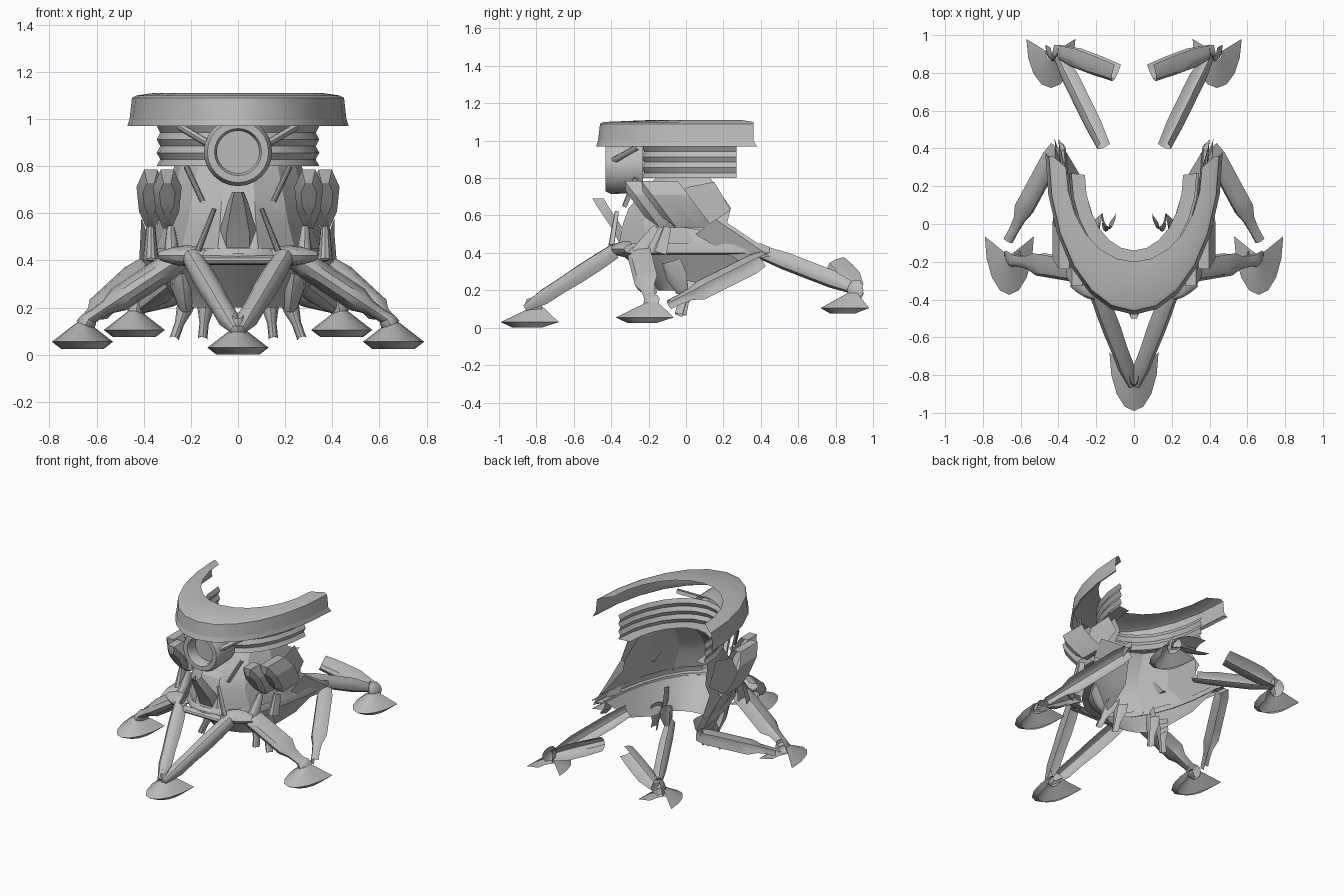
import bpy
import bmesh
from math import sin, cos, pi, radians
from mathutils import Vector

cube = bpy.data.objects.get("Cube")
if cube:
    bpy.data.objects.remove(cube, do_unlink=True)

grey = bpy.data.materials.new("hull_grey")
grey.use_nodes = True
hull_colour = (.5, .5, .5, 1)
grey.diffuse_color = hull_colour
grey.node_tree.nodes["Principled BSDF"].inputs["Base Color"].default_value = hull_colour


def finish(name, bm, angle, mirrored):
    """Turn a thin shell toward the front and make it a shaded object."""
    bmesh.ops.remove_doubles(bm, verts=bm.verts, dist=.001)
    bmesh.ops.recalc_face_normals(bm, faces=bm.faces)
    bm.normal_update()
    if sum(face.normal.y * face.calc_area() for face in bm.faces) > 0:
        bmesh.ops.reverse_faces(bm, faces=bm.faces)
    mesh = bpy.data.meshes.new(name)
    bm.to_mesh(mesh)
    bm.free()
    mesh.materials.append(grey)
    obj = bpy.data.objects.new(name, mesh)
    bpy.context.collection.objects.link(obj)
    bpy.ops.object.select_all(action="DESELECT")
    obj.select_set(True)
    bpy.context.view_layer.objects.active = obj
    bpy.ops.object.shade_smooth_by_angle(angle=radians(angle))
    if mirrored:
        mirror = obj.modifiers.new("other_side", "MIRROR")
        mirror.use_mirror_merge = False


def loft(name, rows, closed=False, angle=35, mirrored=False):
    """Skin a list of point rows with quads."""
    bm = bmesh.new()
    grid = [[bm.verts.new(point) for point in row] for row in rows]
    count = len(rows[0])
    for low, high in zip(grid, grid[1:]):
        for i in range(count if closed else count - 1):
            j = (i + 1) % count
            bm.faces.new((low[i], low[j], high[j], high[i]))
    finish(name, bm, angle, mirrored)


def plate(name, *outline):
    bm = bmesh.new()
    bm.faces.new([bm.verts.new(point) for point in outline])
    finish(name, bm, angle=35, mirrored=True)


def arch(width, front, back, height, sides=12, centre=0):
    """A U-shaped row of points, open at the back."""
    turns = [pi * i / sides for i in range(sides + 1)]
    return [(centre - width * cos(t), back - (back - front) * sin(t), height) for t in turns]


def half_pipe(name, start, end, radii, sides=6, mirrored=True):
    """A pipe half that bulges to the front, deepest where it runs sideways."""
    start, end = Vector(start), Vector(end)
    axis = (end - start).normalized()
    out = Vector((0, -1, 0))
    out = (out - axis * out.dot(axis)).normalized()
    across = axis.cross(out)
    depth = 1 + 1.2 * out.y ** 2
    rows = []
    for k, radius in enumerate(radii):
        middle = start.lerp(end, k / (len(radii) - 1))
        turns = [pi * i / sides for i in range(sides + 1)]
        rows.append([middle + radius * (across * cos(t) + out * depth * (sin(t) - .5)) for t in turns])
    loft(name, rows, mirrored=mirrored)


def sleeve(radius):
    """Radii of a thick strut that narrows to a thin rod."""
    return [radius * share for share in (.8, 1, 1, 1, 1, 1, 1, .6, .5, .5)]


def knuckle(radius):
    """Radii of a rounded joint."""
    return [radius * (.5 + .5 * sin(pi * i / 4)) for i in range(5)]


def foot(name, x, y, z, depth=.155, mirrored=True):
    """A domed landing pad whose peak is set back."""
    width, levels = .13, 5
    rows = [arch(width * .7, y - depth * .6, y + depth * .4, z, sides=8, centre=x)]
    for i in range(levels):
        scale = 1 - i / levels
        middle = y + (1 - scale) * .05
        rows.append(arch(width * scale, middle - depth * scale, middle + depth * scale,
                         z + .03 + .02 * i, sides=8, centre=x))
    loft(name, rows, angle=50, mirrored=mirrored)


# Upper rim: lower lip, flared wall and sloping top
rim_back = .36
loft("rim_lip", [arch(.45, -.46, rim_back, .98), arch(.47, -.48, rim_back + .02, .97),
                 arch(.46, -.47, rim_back, 1)])
loft("rim_wall", [arch(.46, -.47, rim_back, 1), arch(.45, -.46, rim_back, 1.09)])
loft("rim_top", [arch(.45, -.46, rim_back, 1.09), arch(.43, -.44, rim_back, 1.1),
                 arch(.36, -.2, .3, 1.11)])

# Ribbed drum below the rim, with a floor
drum_top, drum_base, ribs = .97, .8, 6
drum = []
for i in range(ribs + 1):
    groove = .015 if i % 2 else 0
    height = drum_top + (drum_base - drum_top) * i / ribs
    drum.append(arch(.345 - groove, -.24 + groove, .27, height))
drum.append(arch(.26, -.14, .26, drum_base))
loft("ribbed_drum", drum, angle=40)

# Porthole with raised ring and recessed lens
eye_height, eye_front = .86, -.43
rows = []
for radius, setback in ((.14, .2), (.145, .03), (.13, 0), (.1, 0), (.09, .02), (.09, .08), (.0001, .08)):
    turns = [pi * i / 12 for i in range(24)]
    rows.append([(radius * cos(t), eye_front + setback, eye_height + radius * sin(t)) for t in turns])
loft("porthole", rows, closed=True)
half_pipe("porthole_braces", start=(.1, -.42, .88), end=(.25, -.26, drum_top), radii=(.016, .016))

# Faceted main hull, belt and underside bowl
belt = .4
loft("upper_hull", [arch(width, front, back, height, sides=7) for width, front, back, height in (
    (.27, -.17, .13, drum_base), (.28, -.2, .15, .77), (.32, -.32, .24, .64),
    (.34, -.35, .22, .56), (.39, -.38, .4, belt + .04))], angle=15)
loft("belt", [arch(.39, -.38, .4, belt + .05), arch(.4, -.4, .45, belt + .03),
              arch(.4, -.4, .45, belt), arch(.36, -.34, .4, belt - .01)])
loft("underside_bowl", [arch(.37, -.35, .4, belt), arch(.34, -.3, .35, .35), arch(.31, -.25, .3, .3),
                        arch(.28, -.2, .25, .25), arch(.22, -.15, .05, .2)])

# Forward-leaning nose panel and its frame
nose = []
for half_width, lean, height in ((.025, 0, .69), (.045, .03, .64), (.08, .11, .52), (.08, .15, .44), (.05, .15, .42)):
    y = lean - .5
    nose.append([(-half_width, y + .06, height), (-half_width * .6, y, height),
                 (half_width * .6, y, height), (half_width, y + .06, height)])
loft("nose_panel", nose, angle=20)
half_pipe("nose_sill", start=(-.2, -.4, belt), end=(.2, -.4, belt), radii=(.02, .02), mirrored=False)
half_pipe("nose_frame", start=(.1, -.37, .62), end=(.17, -.4, .44), radii=(.01, .014))
half_pipe("hull_ribs", start=(.15, -.33, .65), end=(.22, -.27, drum_base), radii=(.012, .012))

# Raked side pods: bevelled octagons, narrower at the bottom
for name, x, y in (("inner_pods", .3, -.27), ("middle_pods", .37, -.18), ("outer_pods", .37, -.09)):
    rows = []
    for scale, setback in ((1, .14), (1, .035), (.55, 0), (.001, 0)):
        row = []
        for i in range(8):
            t = pi * (i + .5) / 4
            rise = scale * .135 * sin(t)
            row.append((x + scale * .06 * cos(t) * (1 + .25 * sin(t)), y + setback - rise * .75, .66 + rise))
        rows.append(row)
    loft(name, rows, closed=True, angle=25, mirrored=True)

# Hull shoulders, tail wings and hip fittings
plate("shoulders", (.36, 0, .75), (.34, .15, .78), (.35, .24, .63), (.37, .08, .52), (.37, -.1, .55))
plate("tail_wings", (.38, .05, .5), (.41, .16, .58), (.41, .28, .5), (.42, .45, .38), (.36, .28, .36))
half_pipe("hip_clips", start=(.285, -.16, .54), end=(.28, -.26, belt), radii=(.018, .03, .04))
half_pipe("rear_clips", start=(.37, -.1, .54), end=(.37, -.14, belt), radii=(.02, .035))
half_pipe("hip_joints", start=(.14, -.39, belt + .02), end=(.33, -.31, belt + .02), radii=knuckle(.045))

# Front leg with two struts
foot("front_foot", x=0, y=-.835, z=0, mirrored=False)
half_pipe("front_ankle", start=(0, -.83, .16), end=(0, -.8, .07), radii=knuckle(.045), mirrored=False)
half_pipe("front_struts", start=(.2, -.38, .42), end=(.015, -.86, .11), radii=(.045, .05, .05, .045, .045, .02))

# Side legs
foot("side_feet", x=.66, y=-.22, z=.025)
half_pipe("side_ankles", start=(.62, -.19, .17), end=(.67, -.18, .09), radii=knuckle(.04))
half_pipe("side_struts", start=(.24, -.26, .41), end=(.65, -.19, .14), radii=sleeve(.055))
half_pipe("side_back_struts", start=(.39, .41, .38), end=(.66, -.09, .13), radii=sleeve(.055))

# Rear legs
foot("rear_feet", x=.44, y=.85, z=.075, depth=.13)
half_pipe("rear_ankles", start=(.42, .91, .25), end=(.44, .9, .14), radii=knuckle(.04))
half_pipe("rear_struts", start=(.17, .41, .39), end=(.41, .9, .2), radii=(.04, .05, .05, .05, .03))
half_pipe("rear_inner_struts", start=(.1, .8, .33), end=(.42, .92, .2), radii=(.045, .05, .05, .03))

# Underside tanks and thrusters with flared tips
half_pipe("tanks", start=(.24, -.08, .36), end=(.22, -.02, .19), radii=(.05, .055, .03))
half_pipe("inner_thrusters", start=(.13, .02, .27), end=(.15, -.02, .07), radii=(.035, .035, .02, .02))
half_pipe("outer_thrusters", start=(.2, .02, .27), end=(.27, -.04, .07), radii=(.035, .035, .02, .02))
